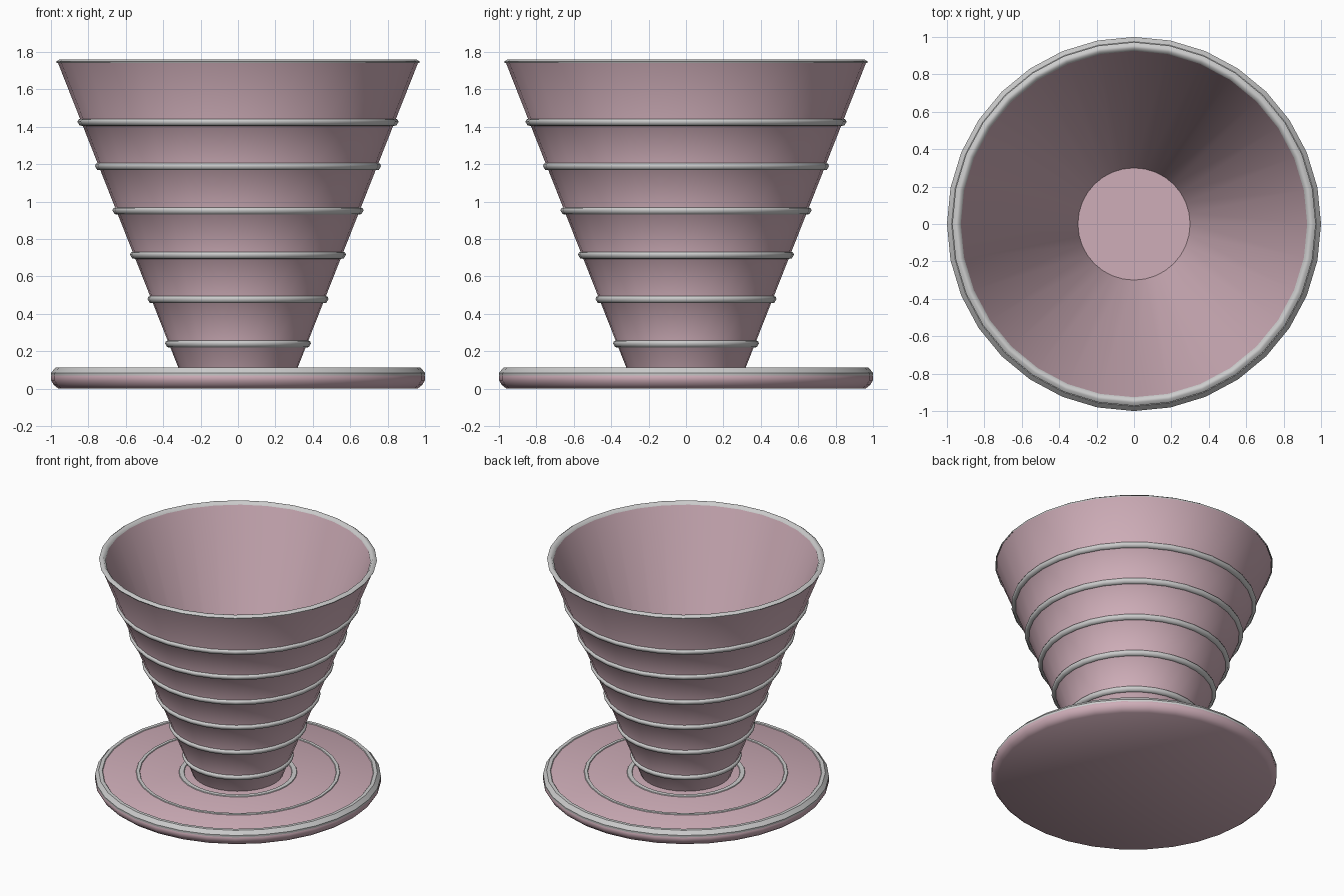
import bpy, bmesh, math

if "Cube" in bpy.data.objects:
    bpy.data.objects.remove(bpy.data.objects["Cube"])

SIDES = 32
pink = bpy.data.materials.new("pink_glaze")
pink.diffuse_color = (0.62, 0.42, 0.48, 1)
pink.use_nodes = True
pink.node_tree.nodes["Principled BSDF"].inputs["Base Color"].default_value = pink.diffuse_color


def lathe(name, profile, angle, material=None):
    """Spin an (r, z) profile; r = 0 ends close as a single pole."""
    bm = bmesh.new()
    rings = []
    for r, z in profile:
        if r == 0:
            rings.append([bm.verts.new((0, 0, z))] * SIDES)
        else:
            rings.append([bm.verts.new((r * math.cos(a), r * math.sin(a), z))
                          for a in (2 * math.pi * i / SIDES for i in range(SIDES))])
    for lo, hi in zip(rings, rings[1:]):
        for i in range(SIDES):
            j = (i + 1) % SIDES
            bm.faces.new(dict.fromkeys((lo[i], lo[j], hi[j], hi[i])))
    mesh = bpy.data.meshes.new(name)
    bm.to_mesh(mesh)
    bm.free()
    obj = bpy.data.objects.new(name, mesh)
    bpy.context.collection.objects.link(obj)
    if material:
        mesh.materials.append(material)
    bpy.ops.object.select_all(action='DESELECT')
    obj.select_set(True)
    bpy.context.view_layer.objects.active = obj
    bpy.ops.object.shade_smooth_by_angle(angle=math.radians(angle))
    return obj


def wall(z):
    """Outer cup radius at height z."""
    return 0.32 + 0.395 * (z - 0.115)


# Saucer body with rounded edge
lathe("saucer", [(0, 0), (0.96, 0), (0.985, 0.02), (1.0, 0.045), (1.0, 0.065),
                 (0.99, 0.09), (0.955, 0.108), (0, 0.108)], 40, pink)

# Grey bands on the saucer
lathe("saucer_rim", [(0.999, 0.07), (1.0, 0.085), (0.975, 0.113), (0.95, 0.113),
                     (0.945, 0.107)], 40)
for name, r0, r1 in (("middle_saucer_ring", 0.685, 0.715), ("inner_saucer_ring", 0.375, 0.415)):
    lathe(name, [(r1, 0.106), (r1 - 0.004, 0.113), (r0 + 0.004, 0.113), (r0, 0.106)], 40)

# Conical cup, outside wall up and inside wall down to the floor
levels = [0.24 + 0.237 * i for i in range(6)]
outer = [(wall(0.1), 0.1)]
for z in levels:
    outer += [(wall(z - 0.018), z - 0.018), (wall(z) + 0.008, z), (wall(z + 0.018), z + 0.018)]
lathe("cup", [(0, 0.1)] + outer + [(wall(1.745), 1.745), (0.93, 1.745), (0.30, 0.155), (0, 0.155)],
      60, pink)

# Grey lip
lathe("cup_lip", [(0.968, 1.74), (0.972, 1.748), (0.955, 1.76), (0.94, 1.76), (0.926, 1.74)], 60)

# Grey ridges around the cup
for i, z in enumerate(levels):
    lathe(f"cup_ridge_{i + 1}", [(wall(z - 0.02), z - 0.02), (wall(z) + 0.009, z - 0.018),
                                 (wall(z) + 0.021, z + 0.002), (wall(z) + 0.016, z + 0.014),
                                 (wall(z + 0.018), z + 0.018)], 60)
